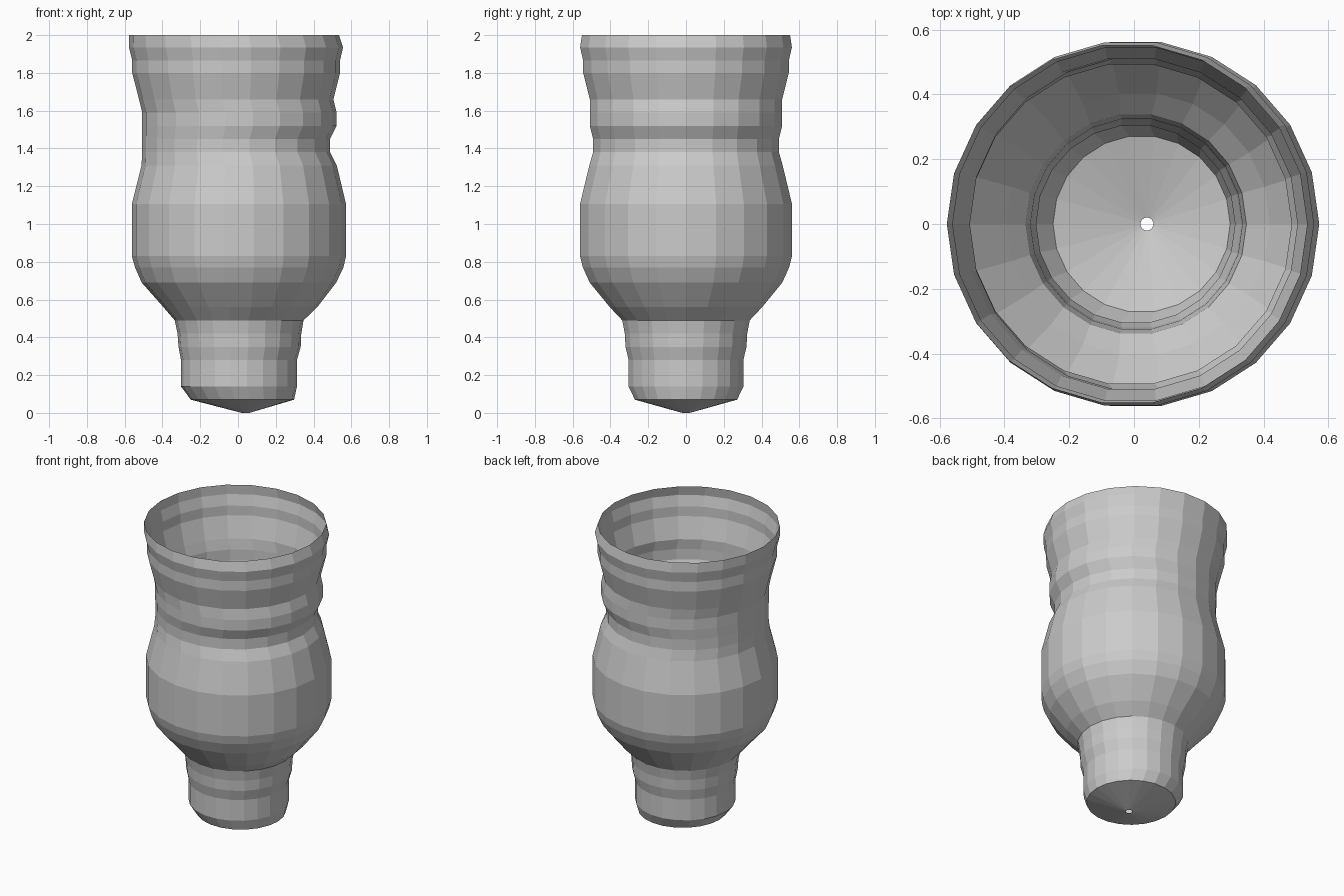
import bpy, bmesh
from math import pi, sin, cos

SIDES = 22

# profile from base to rim: height, left x, right x (rings drift sideways)
PROFILE = [
    (0.00, 0.02, 0.06), (0.07, -0.25, 0.297), (0.14, -0.302, 0.312),
    (0.28, -0.302, 0.312), (0.35, -0.315, 0.332), (0.42, -0.32, 0.335),
    (0.49, -0.335, 0.347), (0.56, -0.395, 0.42), (0.69, -0.51, 0.52),
    (0.77, -0.545, 0.558), (0.83, -0.562, 0.572), (1.105, -0.562, 0.572),
    (1.31, -0.511, 0.523), (1.38, -0.507, 0.487), (1.45, -0.507, 0.487),
    (1.52, -0.507, 0.522), (1.59, -0.507, 0.522), (1.66, -0.524, 0.505),
    (1.80, -0.56, 0.54), (1.865, -0.56, 0.54), (1.935, -0.577, 0.556),
    (2.00, -0.578, 0.535),
]

# thin-walled vase body, open at the rim and at the tiny base hole
bm = bmesh.new()
rings = []
for z, left, right in PROFILE:
    cx, r = (left + right) / 2, (right - left) / 2
    rings.append([bm.verts.new((cx + r * cos(2 * pi * i / SIDES),
                                r * sin(2 * pi * i / SIDES), z))
                  for i in range(SIDES)])
for low, high in zip(rings, rings[1:]):
    for i in range(SIDES):
        j = (i + 1) % SIDES
        bm.faces.new((low[i], low[j], high[j], high[i]))

mesh = bpy.data.meshes.new("vase_body")
bm.to_mesh(mesh)
bm.free()
bpy.context.collection.objects.link(bpy.data.objects.new("vase_body", mesh))
